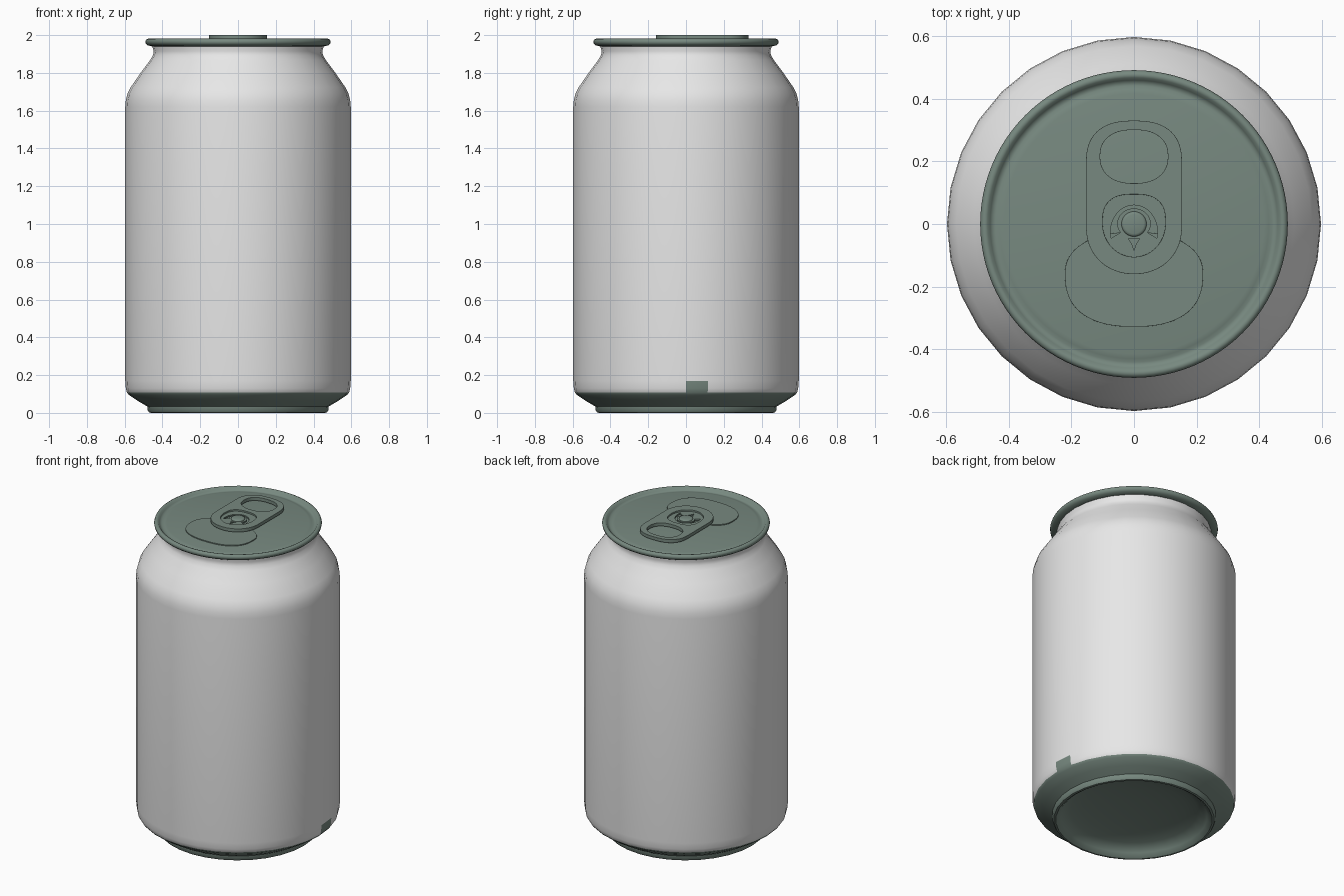
import bpy, bmesh, math

if "Cube" in bpy.data.objects:
    bpy.data.objects.remove(bpy.data.objects["Cube"])


def material(name, rgb):
    m = bpy.data.materials.new(name)
    m.diffuse_color = (*rgb, 1)
    m.use_nodes = True
    m.node_tree.nodes["Principled BSDF"].inputs["Base Color"].default_value = m.diffuse_color
    return m


SILVER = material("pale_silver", (0.8, 0.8, 0.8))
GREEN = material("grey_green", (0.185, 0.25, 0.215))


def smooth(obj, degrees):
    bpy.ops.object.select_all(action='DESELECT')
    obj.select_set(True)
    bpy.context.view_layer.objects.active = obj
    bpy.ops.object.shade_smooth_by_angle(angle=math.radians(degrees))


def lathe(name, profile, sides, mats, degrees=40):
    """Turn a closed (radius, z) profile around the z axis."""
    bm = bmesh.new()
    rings = []
    for r, z in profile:
        if r == 0:
            rings.append([bm.verts.new((0, 0, z))] * sides)
        else:
            rings.append([bm.verts.new((r * math.cos(math.tau * i / sides),
                                        r * math.sin(math.tau * i / sides), z))
                          for i in range(sides)])
    for a, b in zip(rings, rings[1:]):
        for i in range(sides):
            j = (i + 1) % sides
            bm.faces.new(dict.fromkeys((a[i], a[j], b[j], b[i])))
    bmesh.ops.recalc_face_normals(bm, faces=bm.faces)
    mesh = bpy.data.meshes.new(name)
    bm.to_mesh(mesh)
    bm.free()
    for m in mats:
        mesh.materials.append(m)
    obj = bpy.data.objects.new(name, mesh)
    bpy.context.collection.objects.link(obj)
    smooth(obj, degrees)
    return obj


def oval(rx, top, bottom, steps=64):
    """Rounded outline; top and bottom are (centre y, y radius, squareness)."""
    pts = []
    for i in range(steps):
        a = math.tau * (i + 0.5) / steps
        c, s = math.cos(a), math.sin(a)
        cy, ry, n = top if s > 0 else bottom
        pts.append((math.copysign(rx * abs(c) ** (2 / n), c),
                    cy + math.copysign(ry * abs(s) ** (2 / n), s)))
    return pts


def plate(name, outlines, z0, z1, mat, bevel=0):
    """Flat plate from an outer outline and optional hole outlines."""
    curve = bpy.data.curves.new(name, 'CURVE')
    curve.dimensions = '2D'
    curve.fill_mode = 'BOTH'
    curve.extrude = (z1 - z0) / 2
    for pts in outlines:
        s = curve.splines.new('POLY')
        s.points.add(len(pts) - 1)
        for p, (x, y) in zip(s.points, pts):
            p.co = (x, y, 0, 1)
        s.use_cyclic_u = True
    temp = bpy.data.objects.new(name + "_outline", curve)
    bpy.context.collection.objects.link(temp)
    bpy.context.view_layer.update()
    graph = bpy.context.evaluated_depsgraph_get()
    mesh = bpy.data.meshes.new_from_object(temp.evaluated_get(graph))
    bpy.data.objects.remove(temp)
    bm = bmesh.new()
    bm.from_mesh(mesh)
    bmesh.ops.remove_doubles(bm, verts=bm.verts, dist=1e-5)
    bmesh.ops.recalc_face_normals(bm, faces=bm.faces)
    bm.to_mesh(mesh)
    bm.free()
    mesh.materials.clear()
    mesh.materials.append(mat)
    obj = bpy.data.objects.new(name, mesh)
    obj.location.z = (z0 + z1) / 2
    bpy.context.collection.objects.link(obj)
    smooth(obj, 50)
    if bevel:
        mod = obj.modifiers.new("rounded_edges", 'BEVEL')
        mod.width = bevel
        mod.segments = 3
        mod.limit_method = 'ANGLE'
        mod.angle_limit = math.radians(60)
    return obj


# Can body: domed underside, foot ring, tapered base, wall, shoulder, neck
dome = [(0.43 * math.sin(a), 0.095 - 0.07 * (1 - math.cos(a)))
        for a in (math.pi / 2 * k / 6 for k in range(7))]
body = lathe("can_body", dome + [
    (0.445, 0.008), (0.458, 0.0), (0.47, 0.002), (0.478, 0.014), (0.48, 0.034),
    (0.53, 0.063), (0.578, 0.095), (0.588, 0.108), (0.594, 0.13), (0.597, 0.17),
    (0.597, 1.62), (0.594, 1.655), (0.585, 1.69), (0.568, 1.724),
    (0.512, 1.805), (0.465, 1.868), (0.45, 1.893), (0.446, 1.915),
    (0.452, 1.935), (0.452, 1.945), (0, 1.945)], 32, [SILVER, GREEN])

# Base is green, with one small green patch on the right just above it
for f in body.data.polygons:
    c = f.center
    patch = c.x > 0.55 and 0 < c.y < 0.11 and c.z < 0.17
    f.material_index = int(c.z < 0.105 or patch)

# Lid with rolled rim and shallow groove
lathe("lid", [
    (0, 1.94), (0.455, 1.94), (0.478, 1.946), (0.488, 1.955), (0.491, 1.966),
    (0.487, 1.976), (0.477, 1.981), (0.467, 1.978), (0.459, 1.967),
    (0.451, 1.961), (0.441, 1.96), (0.43, 1.964), (0.415, 1.967), (0, 1.967)],
    96, [GREEN], 60)

# Drinking opening panel
plate("mouth_panel", [oval(0.22, (-0.155, 0.13, 2.2), (-0.165, 0.163, 2.4))],
      1.964, 1.973, GREEN, 0.004)

# Pull tab with finger hole and a dished opening around the rivet
plate("pull_tab", [
    oval(0.153, (0.195, 0.135, 2.5), (-0.01, 0.15, 2.1)),
    oval(0.108, (0.215, 0.085, 2.4), (0.215, 0.085, 2.3)),
    oval(0.1, (0.01, 0.085, 2.6), (0.0, 0.105, 2.0))],
    1.979, 2.0, GREEN, 0.007)

# Rivet plate with a horseshoe slot and a small notch
outer, inner = [], []
for k in range(33):
    t = k / 16 - 1
    a = math.pi / 2 + t * math.radians(122)
    mid, half = 0.055 + 0.014 * t * t, 0.005 + 0.013 * t ** 4
    for pts, r in ((outer, mid + half), (inner, mid - half)):
        pts.append((r * math.cos(a), r * math.sin(a)))
notch = [(-0.018, -0.047), (0.018, -0.047), (0.006, -0.065), (0, -0.085), (-0.006, -0.065)]
plate("rivet_plate", [oval(0.112, (0.01, 0.097, 2.6), (0.0, 0.117, 2.0)),
                      outer + inner[::-1], notch], 1.981, 1.99, GREEN)

# Rivet
lathe("rivet", [(0, 1.966), (0.04, 1.966), (0.04, 1.993), (0.037, 1.997),
                (0.031, 1.999), (0, 1.999)], 32, [GREEN], 50)
